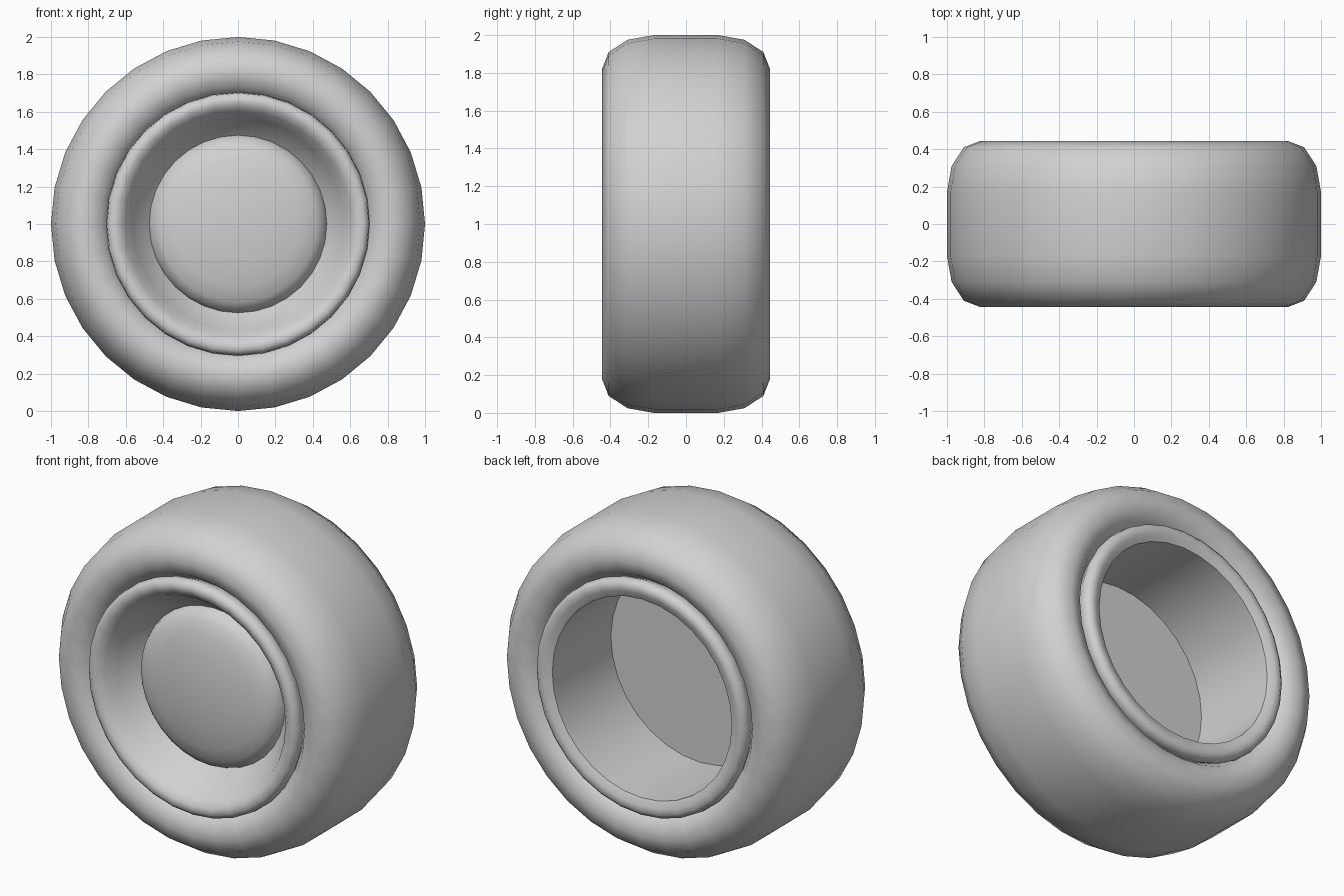
import bpy, bmesh, math

if "Cube" in bpy.data.objects:
    bpy.data.objects.remove(bpy.data.objects["Cube"], do_unlink=True)

SEGMENTS = 32
CENTRE_Z = 1.0

grey = bpy.data.materials.new("plain grey")
grey.use_nodes = True
grey.diffuse_color = (0.64, 0.64, 0.64, 1)
grey.node_tree.nodes["Principled BSDF"].inputs["Base Color"].default_value = grey.diffuse_color


def lathe(name, profile, closed, angle):
    """Turn (y, radius) points around the wheel axle."""
    bm = bmesh.new()
    rings = []
    for y, r in profile:
        if r == 0:
            rings.append([bm.verts.new((0, y, CENTRE_Z))] * SEGMENTS)
            continue
        ring = []
        for i in range(SEGMENTS):
            a = 2 * math.pi * i / SEGMENTS
            ring.append(bm.verts.new((r * math.sin(a), y, CENTRE_Z + r * math.cos(a))))
        rings.append(ring)
    pairs = list(zip(rings, rings[1:]))
    if closed:
        pairs.append((rings[-1], rings[0]))
    for p, q in pairs:
        for i in range(SEGMENTS):
            j = (i + 1) % SEGMENTS
            corners = list(dict.fromkeys((p[i], p[j], q[j], q[i])))
            bm.faces.new(corners)
    bmesh.ops.recalc_face_normals(bm, faces=bm.faces)
    mesh = bpy.data.meshes.new(name)
    bm.to_mesh(mesh)
    bm.free()
    mesh.materials.append(grey)
    obj = bpy.data.objects.new(name, mesh)
    bpy.context.collection.objects.link(obj)
    bpy.ops.object.select_all(action='DESELECT')
    obj.select_set(True)
    bpy.context.view_layer.objects.active = obj
    bpy.ops.object.shade_smooth_by_angle(angle=math.radians(angle))
    return obj


def flip(points):
    """Mirror profile points to the other side of the wheel."""
    return [(-y, r) for y, r in reversed(points)]


# Tyre: rounded tread and sidewalls, tucked in behind the rim beads
tyre_half = [(0.17, 1.0), (0.31, 0.975), (0.41, 0.91), (0.445, 0.82),
             (0.415, 0.735), (0.34, 0.68)]
lathe("tyre", flip(tyre_half) + tyre_half, True, 60)

# Rim: rolled bead on both sides, sloped dish in front, hollow barrel behind
bead = [(0.34, 0.685), (0.39, 0.705), (0.425, 0.7), (0.445, 0.675), (0.44, 0.64)]
dish = [(-0.23, 0.475), (-0.27, 0.515), (-0.34, 0.565), (-0.41, 0.605)]
barrel = [(0.42, 0.6), (-0.14, 0.6), (-0.14, 0)]
lathe("rim", dish + flip(bead) + bead + barrel, False, 50)

# Hub cap: shallow dome set into the dish
dome = [(-0.23, 0.475), (-0.27, 0.46), (-0.30, 0.42), (-0.325, 0.34),
        (-0.345, 0.22), (-0.355, 0.1), (-0.358, 0)]
lathe("hub_cap", dome, False, 60)
